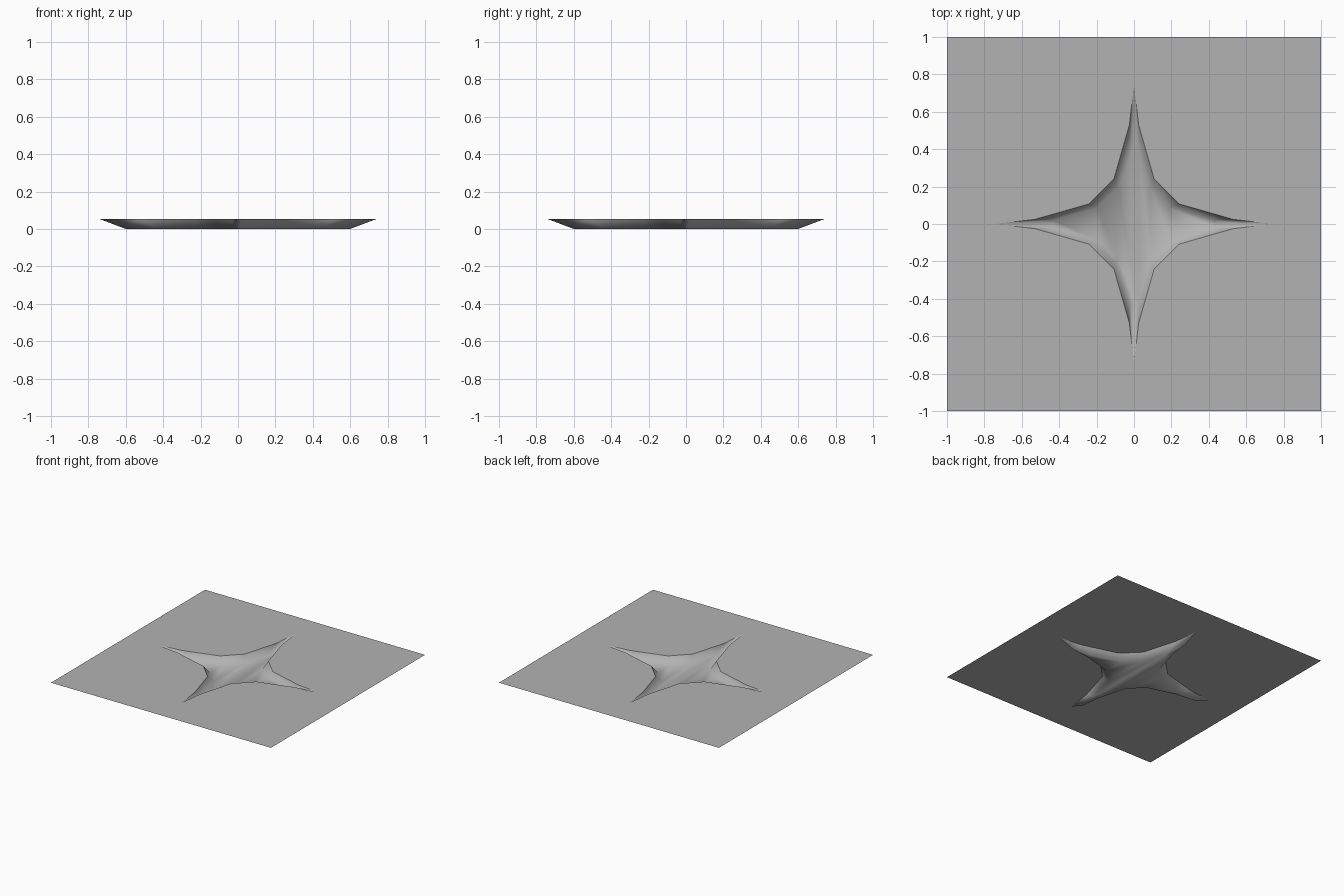
import bpy
from mathutils import Matrix, Vector

if "Cube" in bpy.data.objects:
    bpy.data.objects.remove(bpy.data.objects["Cube"])

RIM_Z = 0.053          # height of the flat sheet above the dent floor
FLOOR_SCALE = 0.81     # dent floor outline relative to its rim

grey = bpy.data.materials.new("plain grey")
grey.diffuse_color = (0.45, 0.45, 0.45, 1)
grey.use_nodes = True
grey.node_tree.nodes["Principled BSDF"].inputs["Base Color"].default_value = grey.diffuse_color


def make_object(name, verts, faces, smooth=False):
    mesh = bpy.data.meshes.new(name)
    mesh.from_pydata(verts, [], faces)
    mesh.update()
    for p in mesh.polygons:
        p.use_smooth = smooth
    mesh.materials.append(grey)
    obj = bpy.data.objects.new(name, mesh)
    bpy.context.collection.objects.link(obj)
    return obj


# One arm-to-arm quarter of the four pointed star
quarter = [(0.74, 0), (0.53, 0.025), (0.24, 0.108), (0.108, 0.24), (0.025, 0.53)]
turns = [Matrix.Rotation(i * 1.5707963268, 2) for i in range(4)]
star = [turn @ Vector(p) for turn in turns for p in quarter]
n = len(star)

# Flat square sheet with the star-shaped opening, made of four quarter panels
verts, faces = [], []
for turn in turns:
    outline = [(1, 0), (1, 1), (0, 1), (0, 0.74)] + quarter[::-1]
    start = len(verts)
    for p in outline:
        q = turn @ Vector(p)
        verts.append((q.x, q.y, RIM_Z))
    faces.append(list(range(start, len(verts))))
make_object("flat_sheet", verts, faces)

# Shallow star dent: sloping walls down to a smaller star floor
rim = [(p.x, p.y, RIM_Z) for p in star]
base = [(p.x * FLOOR_SCALE, p.y * FLOOR_SCALE, 0) for p in star]
walls = [(i, n + i, n + (i + 1) % n, (i + 1) % n)[::-1] for i in range(n)]
floor = [list(range(n, 2 * n))]
make_object("star_dent", rim + base, walls + floor, smooth=True)
